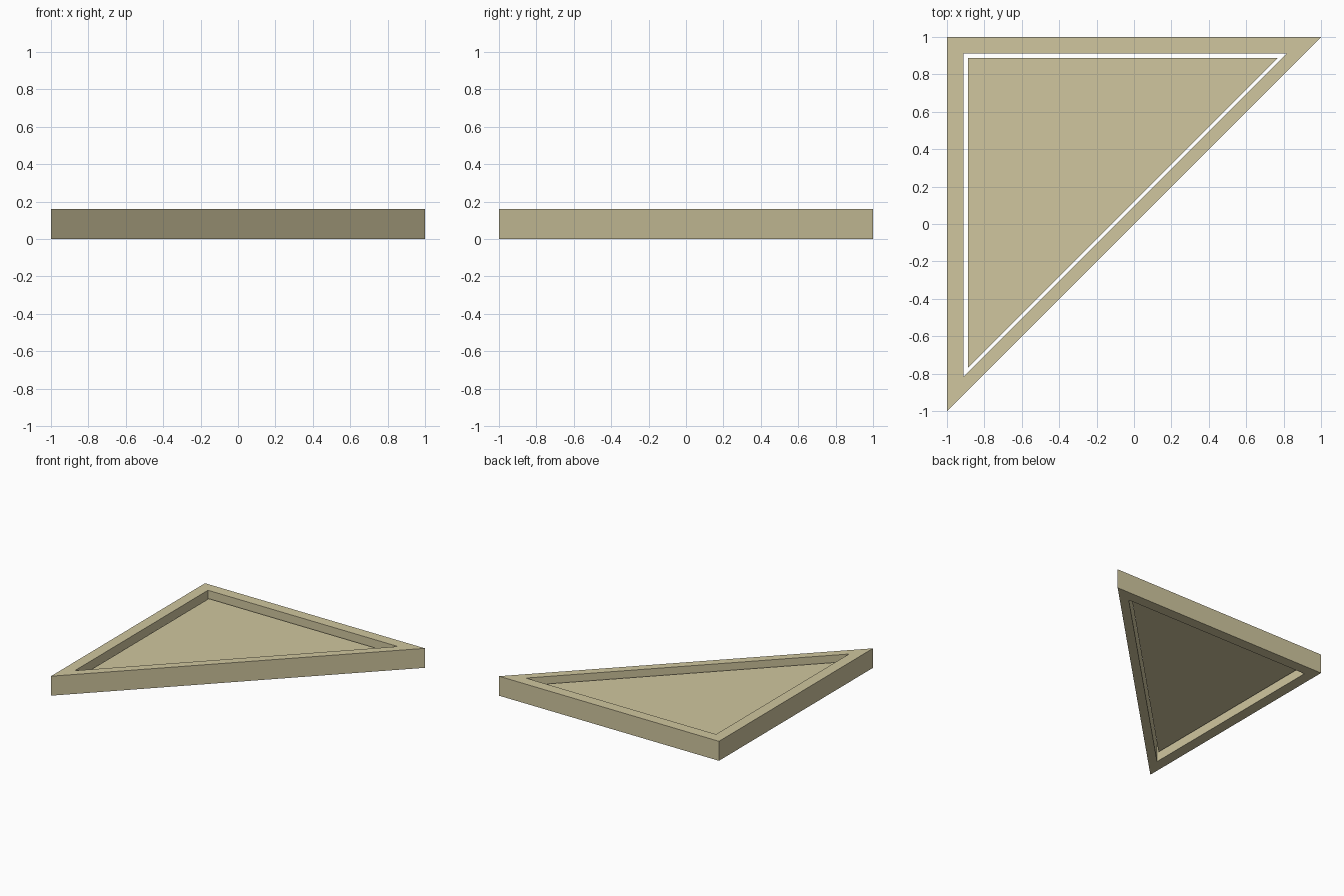
import bpy
import bmesh

cube = bpy.data.objects.get("Cube")
if cube:
    bpy.data.objects.remove(cube, do_unlink=True)

sand = bpy.data.materials.new("sand")
sand.use_nodes = True
SAND = (0.63, 0.565, 0.345, 1.0)
sand.diffuse_color = SAND
sand.node_tree.nodes["Principled BSDF"].inputs["Base Color"].default_value = SAND


def triangle(corner, gap):
    """Right-angled triangle: legs on x = -corner and y = corner, slope y = x + gap."""
    return [(-corner, gap - corner), (corner - gap, corner), (-corner, corner)]


def make_object(name, bm):
    bmesh.ops.recalc_face_normals(bm, faces=bm.faces)
    mesh = bpy.data.meshes.new(name)
    bm.to_mesh(mesh)
    bm.free()
    mesh.materials.append(sand)
    obj = bpy.data.objects.new(name, mesh)
    bpy.context.collection.objects.link(obj)
    return obj


def extrude_up(bm, faces, height):
    result = bmesh.ops.extrude_face_region(bm, geom=faces)
    verts = [v for v in result["geom"] if isinstance(v, bmesh.types.BMVert)]
    bmesh.ops.translate(bm, verts=verts, vec=(0, 0, height))


HEIGHT = 0.16
outer = triangle(1.0, 0.0)
opening = triangle(0.911, 0.095)
inset = triangle(0.887, 0.118)

# Triangular frame, open through the middle
bm = bmesh.new()
outside = [bm.verts.new((x, y, 0)) for x, y in outer]
inside = [bm.verts.new((x, y, 0)) for x, y in opening]
ring = []
for i in range(3):
    j = (i + 1) % 3
    ring.append(bm.faces.new((outside[i], outside[j], inside[j], inside[i])))
extrude_up(bm, ring, HEIGHT)
make_object("frame", bm)

# Thin panel held at mid height with a narrow gap all round
bm = bmesh.new()
base = bm.faces.new([bm.verts.new((x, y, HEIGHT / 3)) for x, y in inset])
extrude_up(bm, [base], HEIGHT / 3)
make_object("panel", bm)
